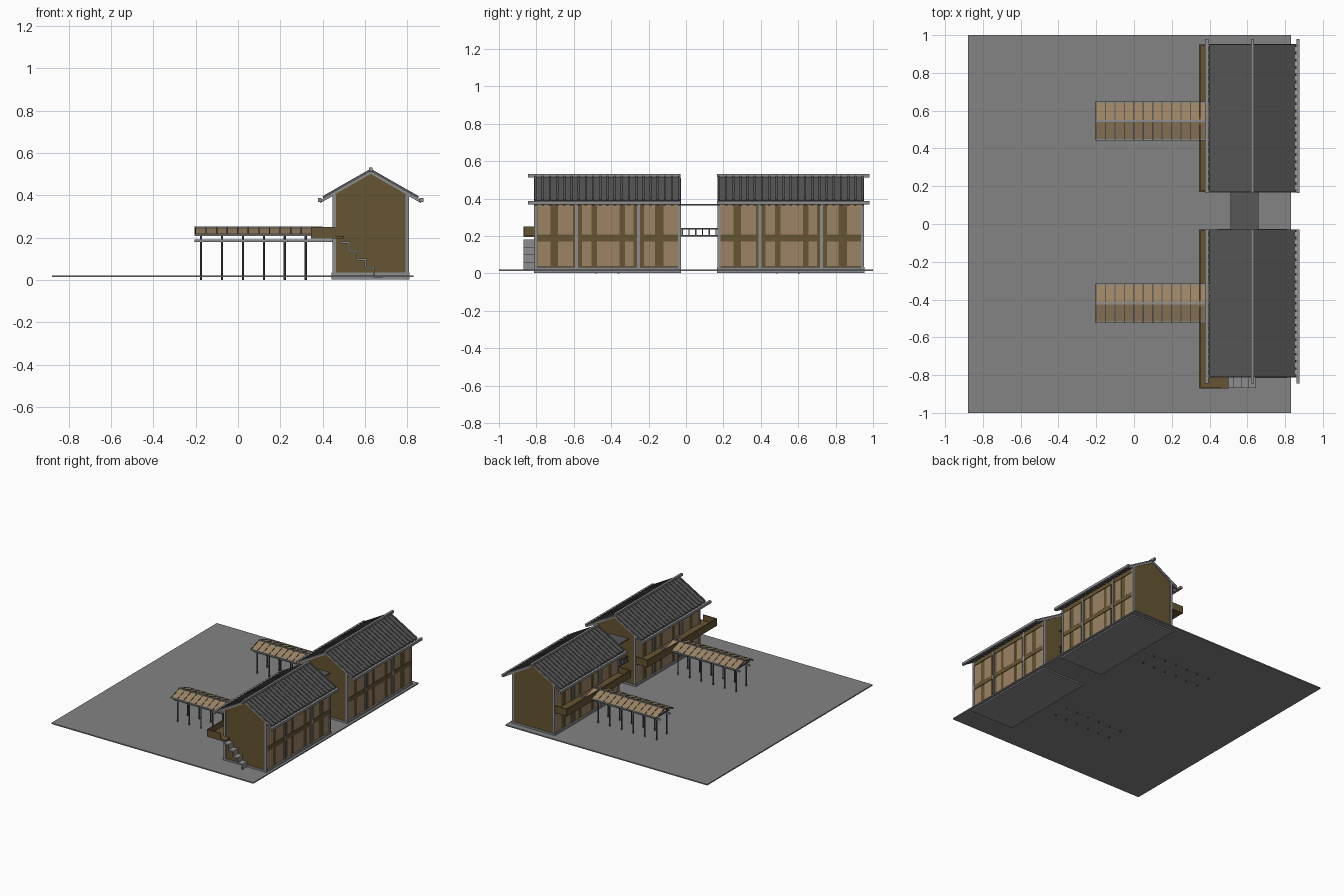
import bpy, bmesh, math
from mathutils import Matrix, Vector

if "Cube" in bpy.data.objects:
    bpy.data.objects.remove(bpy.data.objects["Cube"])


def mat(name, c):
    m = bpy.data.materials.new(name)
    m.diffuse_color = (*c, 1)
    m.use_nodes = True
    m.node_tree.nodes["Principled BSDF"].inputs["Base Color"].default_value = m.diffuse_color
    return m


BROWN = mat("brown_timber", (0.13, 0.09, 0.032))
TAN = mat("tan_panel", (0.33, 0.23, 0.125))
DARK = mat("dark_tile", (0.095, 0.095, 0.095))
STONE = mat("stone", (0.23, 0.23, 0.23))
STEEL = mat("steel", (0.27, 0.27, 0.28))


def box(bm, x0, x1, y0, y1, z0, z1):
    m = Matrix.Translation(((x0 + x1) / 2, (y0 + y1) / 2, (z0 + z1) / 2))
    bmesh.ops.create_cube(bm, size=1, matrix=m @ Matrix.Diagonal((x1 - x0, y1 - y0, z1 - z0, 1)))


def beam(bm, a, b, w, h):
    """Bar from a to b: w is the horizontal width, h the thickness."""
    a, b = Vector(a), Vector(b)
    d = (b - a).normalized()
    side = Vector((0, 0, 1)).cross(d).normalized()
    up = d.cross(side)
    r = Matrix((d, side, up)).transposed().to_4x4()
    bmesh.ops.create_cube(bm, size=1, matrix=Matrix.Translation((a + b) / 2) @ r
                          @ Matrix.Diagonal(((b - a).length, w, h, 1)))


def post(bm, x, y, z0, z1, r):
    bmesh.ops.create_cone(bm, cap_ends=True, segments=8, radius1=r, radius2=r, depth=z1 - z0,
                          matrix=Matrix.Translation((x, y, (z0 + z1) / 2)))


def finish(bm, name, material):
    me = bpy.data.meshes.new(name)
    bmesh.ops.recalc_face_normals(bm, faces=bm.faces)
    bm.to_mesh(me)
    bm.free()
    me.materials.append(material)
    ob = bpy.data.objects.new(name, me)
    bpy.context.collection.objects.link(ob)


def boxes(name, material, items):
    bm = bmesh.new()
    for i in items:
        box(bm, *i)
    finish(bm, name, material)


CX, HALF, LEN = 0.627, 0.173, 0.78
SLOPE = 0.57
RIDGE = 0.515
# Window bays as (start, end) along the length of a house
BAYS = [(0.015, 0.085), (0.125, 0.205), (0.255, 0.305), (0.335, 0.455),
        (0.485, 0.53), (0.585, 0.645), (0.69, 0.77)]


def house(tag, y0):
    y1 = y0 + LEN
    # solid gabled body
    bm = bmesh.new()
    eave = RIDGE - 0.008 - HALF * SLOPE
    prof = [(-HALF, 0.01), (HALF, 0.01), (HALF, eave), (0, RIDGE - 0.008), (-HALF, eave)]
    f = bm.faces.new([bm.verts.new((CX + x, y0 + 0.003, z)) for x, z in prof])
    ext = bmesh.ops.extrude_face_region(bm, geom=[f])
    bmesh.ops.translate(bm, vec=(0, LEN - 0.006, 0),
                        verts=[v for v in ext["geom"] if isinstance(v, bmesh.types.BMVert)])
    finish(bm, tag + "_walls", BROWN)

    windows, frame, rails = [], [], []
    for s in (-1, 1):
        wx = CX + s * HALF
        for a, b in BAYS:
            for z0, z1 in ((0.04, 0.172), (0.208, 0.365)):
                windows.append((wx - 0.003, wx + 0.003, y0 + a, y0 + b, z0, z1))
        # timber bands between the storeys and across the openings
        for z0, z1 in ((0.174, 0.206), (0.367, 0.395)):
            rails.append((wx - 0.005, wx + 0.005, y0, y1, z0, z1))
        for p in (0.006, 0.225, 0.555, LEN - 0.006):
            frame.append((wx - 0.008, wx + 0.008, y0 + p - 0.008, y0 + p + 0.008, 0.01, 0.405))
    frame.append((CX - HALF - 0.011, CX + HALF + 0.011, y0 - 0.004, y1 + 0.004, 0.003, 0.035))
    boxes(tag + "_windows", TAN, windows)
    boxes(tag + "_wall_bands", BROWN, rails)
    boxes(tag + "_frame_and_sill", STEEL, frame)

    # roof slabs with raised ribs, rafters and edge beams
    slab, trim, rafters = bmesh.new(), bmesh.new(), bmesh.new()
    ym = (y0 + y1) / 2

    def on(d, s, y, dz=0):
        return (CX + s * d, y, RIDGE - SLOPE * d + dz)
    for s in (-1, 1):
        beam(slab, on(0, s, ym), on(0.225, s, ym), LEN, 0.008)
        for i in range(21):
            y = y0 + 0.006 + i * (LEN - 0.012) / 20
            beam(slab, on(0, s, y, 0.006), on(0.225, s, y, 0.006), 0.012, 0.008)
            beam(rafters, on(0.16, s, y, -0.009), on(0.24, s, y, -0.009), 0.014, 0.012)
        beam(trim, on(0.241, s, y0 - 0.03 * (y0 < -0.5) - 0.005), on(0.241, s, y1 + 0.03 * (y0 > 0)), 0.018, 0.018)
        for y in (y0 + 0.002, y1 - 0.002):
            beam(trim, on(0.0, s, y, -0.008), on(0.24, s, y, -0.008), 0.008, 0.01)
    beam(trim, (CX, y0 - 0.03 * (y0 < -0.5) - 0.005, RIDGE + 0.007),
         (CX, y1 + 0.03 * (y0 > 0), RIDGE + 0.007), 0.016, 0.018)
    finish(slab, tag + "_ribbed_roof", DARK)
    finish(trim, tag + "_roof_beams", STEEL)
    finish(rafters, tag + "_rafters", DARK)


def covered_walk(tag, yc):
    x0, x1, top, drop, w = -0.205, 0.40, 0.246, 0.033, 0.1
    roof, ribs, legs = bmesh.new(), bmesh.new(), bmesh.new()
    for s in (-1, 1):
        # tan roof panels, leaving thin gaps under the ribs
        xm, ye, ze = (x0 + x1) / 2, yc + s * w, top - drop
        beam(roof, (xm, yc, top), (xm, ye, ze), x1 - x0, 0.004)
        for i in range(12):
            x = x0 + 0.004 + i * 0.05
            beam(ribs, (x, yc, top), (x, ye, ze), 0.006, 0.009)
        box(legs, x0, 0.45, ye - 0.004, ye + 0.004, ze - 0.006, ze + 0.004)
        # posts with a long beam and struts
        yp = yc + s * 0.06
        box(legs, x0, 0.45, yp - 0.005, yp + 0.005, 0.18, 0.192)
        for i in range(6):
            x = -0.175 + i * 0.099
            post(ribs, x, yp, 0.0, 0.222, 0.005)
    for i in range(6):
        x = -0.175 + i * 0.099
        box(ribs, x - 0.004, x + 0.004, yc - 0.09, yc + 0.09, 0.192, 0.2)
    box(legs, x0, x1, yc - 0.005, yc + 0.005, top - 0.004, top + 0.006)
    finish(roof, tag + "_roof_panels", TAN)
    finish(ribs, tag + "_posts_and_ribs", DARK)
    finish(legs, tag + "_beams", STEEL)


# ground slab
boxes("ground_slab", STONE, [(-0.88, 0.83, -1, 1, 0.013, 0.022)])

house("front_house", -0.81)
house("rear_house", 0.17)
covered_walk("front_walk", -0.42)
covered_walk("rear_walk", 0.545)

# balconies: floor and solid parapet, the front one wraps round to the stairs
for tag, a, b in (("front", -0.87, -0.03), ("rear", 0.17, 0.95)):
    parts = [(0.345, 0.455, a, b, 0.195, 0.207), (0.345, 0.353, a, b, 0.2, 0.25),
             (0.345, 0.455, b - 0.008, b, 0.2, 0.25), (0.345, 0.46, a, a + 0.008, 0.2, 0.25)]
    if tag == "front":
        parts.append((0.455, 0.5, a, -0.81, 0.195, 0.207))
    boxes(tag + "_balcony", BROWN, parts)

# outside stairs
steps = []
for i in range(5):
    x, z = 0.485 + i * 0.039, 0.178 - i * 0.04
    steps.append((x, x + 0.044, -0.868, -0.812, z - 0.006, z + 0.004))
    if i < 4:
        steps.append((x + 0.036, x + 0.044, -0.868, -0.812, z - 0.04, z))
boxes("outside_stairs", STEEL, steps)

# bridge between the houses: floor, flat roof, barred railings
boxes("bridge_slabs", DARK, [(0.51, 0.66, -0.04, 0.18, z, z + 0.008) for z in (0.197, 0.363)])
rails = []
for x in (0.515, 0.655):
    rails.append((x - 0.004, x + 0.004, -0.03, 0.17, 0.234, 0.242))
    rails += [(x - 0.003, x + 0.003, y - 0.003, y + 0.003, 0.2, 0.238)
              for y in [-0.02 + i * 0.036 for i in range(6)]]
boxes("bridge_railings", DARK, rails)
